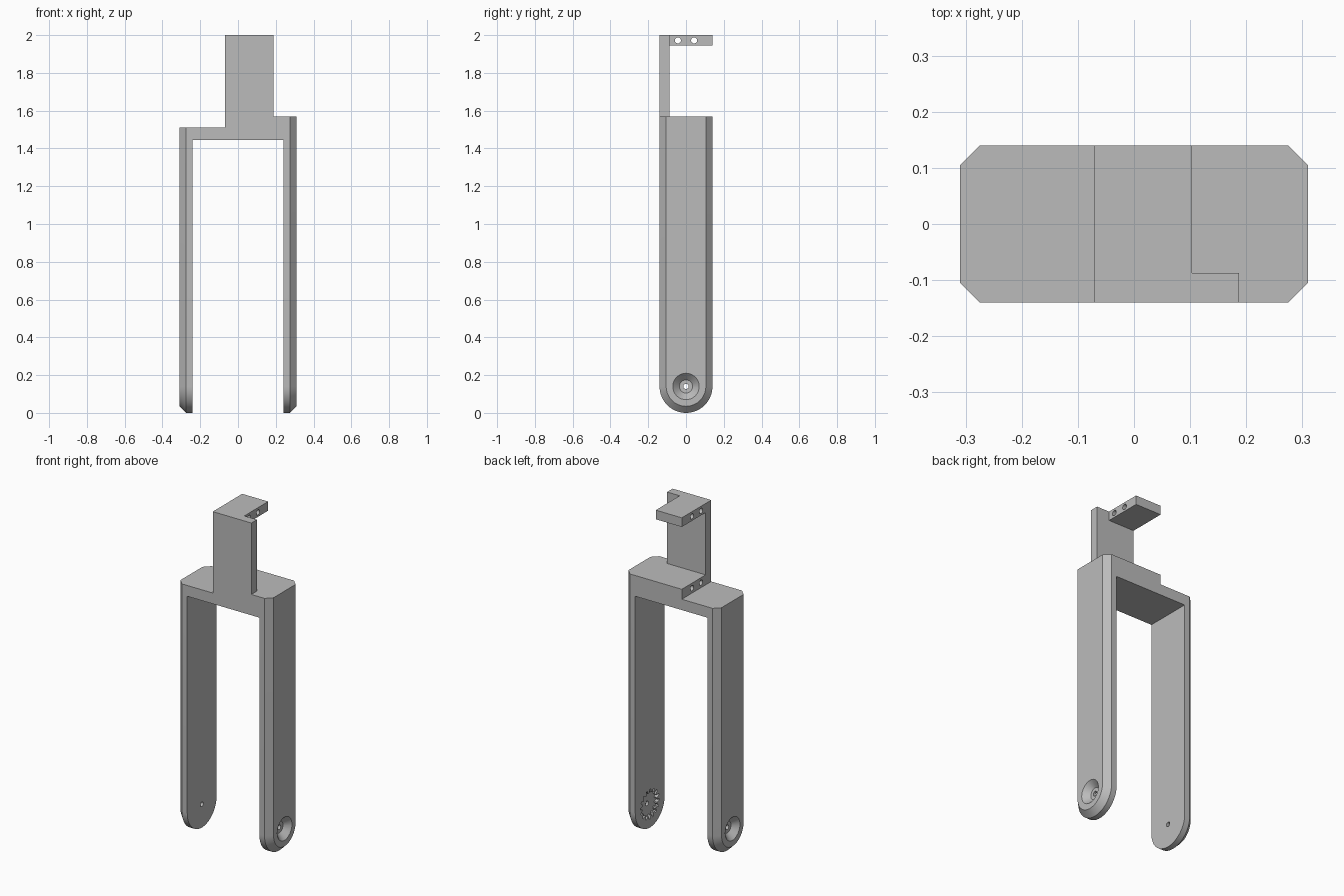
import bpy, bmesh, math
from mathutils import Matrix

if "Cube" in bpy.data.objects:
    bpy.data.objects.remove(bpy.data.objects["Cube"])

grey = bpy.data.materials.new("plain grey")
grey.use_nodes = True
colour = (0.5, 0.5, 0.5, 1)
grey.diffuse_color = colour
grey.node_tree.nodes["Principled BSDF"].inputs["Base Color"].default_value = colour

HALF_X, INNER_X, HALF_Y = 0.31, 0.24, 0.14
CHAMFER = 0.035
PIVOT_Z = 0.14


def finish(name, bm):
    bmesh.ops.recalc_face_normals(bm, faces=bm.faces)
    mesh = bpy.data.meshes.new(name)
    bm.to_mesh(mesh)
    bm.free()
    mesh.materials.append(grey)
    ob = bpy.data.objects.new(name, mesh)
    bpy.context.collection.objects.link(ob)
    return ob


def loft(name, rings):
    """Skin a list of equal-length point rings and cap both ends."""
    bm = bmesh.new()
    loops = [[bm.verts.new(p) for p in ring] for ring in rings]
    n = len(loops[0])
    for a, b in zip(loops, loops[1:]):
        for i in range(n):
            j = (i + 1) % n
            bm.faces.new((a[i], a[j], b[j], b[i]))
    bm.faces.new(loops[0])
    bm.faces.new(loops[-1])
    return finish(name, bm)


def box(name, x, y, z):
    ring = [(x[0], y[0]), (x[1], y[0]), (x[1], y[1]), (x[0], y[1])]
    return loft(name, [[(px, py, h) for px, py in ring] for h in z])


def round_x(name, stations, y, z, sides=32):
    """Turned solid along x from (x, radius) stations."""
    turn = [2 * math.pi * i / sides for i in range(sides)]
    return loft(name, [[(x, y + r * math.cos(a), z + r * math.sin(a)) for a in turn]
                       for x, r in stations])


def leg(name, side, top):
    """Round-ended bar whose outer edge is chamfered."""
    def ring(x, r):
        arc = [math.pi + math.pi * i / 32 for i in range(33)]
        pts = [(side * x, r * math.cos(a), PIVOT_Z + r * math.sin(a)) for a in arc]
        return pts + [(side * x, r, top), (side * x, -r, top)]
    return loft(name, [ring(INNER_X, HALF_Y), ring(HALF_X - CHAMFER, HALF_Y),
                       ring(HALF_X, HALF_Y - CHAMFER)])


def combine(target, other, operation):
    mod = target.modifiers.new("combine", "BOOLEAN")
    mod.operation = operation
    mod.solver = "EXACT"
    mod.object = other
    bpy.context.view_layer.objects.active = target
    bpy.ops.object.modifier_apply(modifier=mod.name)
    bpy.data.objects.remove(other)


# Fork legs, stepped bridge and hooked post
body = leg("fork_bracket", 1, 1.57)
depth = (-HALF_Y, HALF_Y)
for part in (
    leg("right_leg", -1, 1.51),
    box("bridge", (-0.26, 0.26), depth, (1.445, 1.51)),
    box("raised_bridge", (-0.07, 0.26), depth, (1.445, 1.57)),
    box("post", (-0.07, 0.187), (-HALF_Y, -0.087), (1.48, 2.0)),
    box("hook", (-0.07, 0.103), depth, (1.945, 2.0)),
):
    combine(body, part, "UNION")

# Conical pivot recess on the outside of each leg, with a bore right through
for side in (1, -1):
    cone = [(side * (HALF_X + 0.01), 0.077), (side * HALF_X, 0.07),
            (side * (HALF_X - 0.035), 0.035)]
    combine(body, round_x("pivot_recess", cone, 0, PIVOT_Z), "DIFFERENCE")
    bore = [(side * 0.2, 0.014), (side * 0.35, 0.014)]
    combine(body, round_x("pivot_bore", bore, 0, PIVOT_Z, 20), "DIFFERENCE")

# Toothed socket on the inside of the left leg
teeth = 16
outline = []
for i in range(teeth * 4):
    a = 2 * math.pi * i / (teeth * 4)
    r = 0.09 if i % 4 < 2 else 0.07
    outline.append((r * math.cos(a), PIVOT_Z + r * math.sin(a)))
socket = loft("toothed_socket", [[(x, y, z) for y, z in outline] for x in (0.22, INNER_X + 0.02)])
combine(body, socket, "DIFFERENCE")

# Screw holes through the hook and into the bridge step
for y in (-0.043, 0.043):
    for z, end in ((1.972, 0.15), (1.54, 0.103)):
        hole = [(-0.1, 0.016), (end, 0.016)]
        combine(body, round_x("screw_hole", hole, y, z, 20), "DIFFERENCE")

# Tidy coplanar faces and shade the round parts smooth
bm = bmesh.new()
bm.from_mesh(body.data)
bmesh.ops.remove_doubles(bm, verts=bm.verts, dist=0.0001)
bmesh.ops.dissolve_limit(bm, angle_limit=math.radians(0.5), verts=bm.verts, edges=bm.edges)
bm.to_mesh(body.data)
bm.free()
bpy.ops.object.select_all(action="DESELECT")
body.select_set(True)
bpy.context.view_layer.objects.active = body
bpy.ops.object.shade_smooth_by_angle(angle=math.radians(25))
